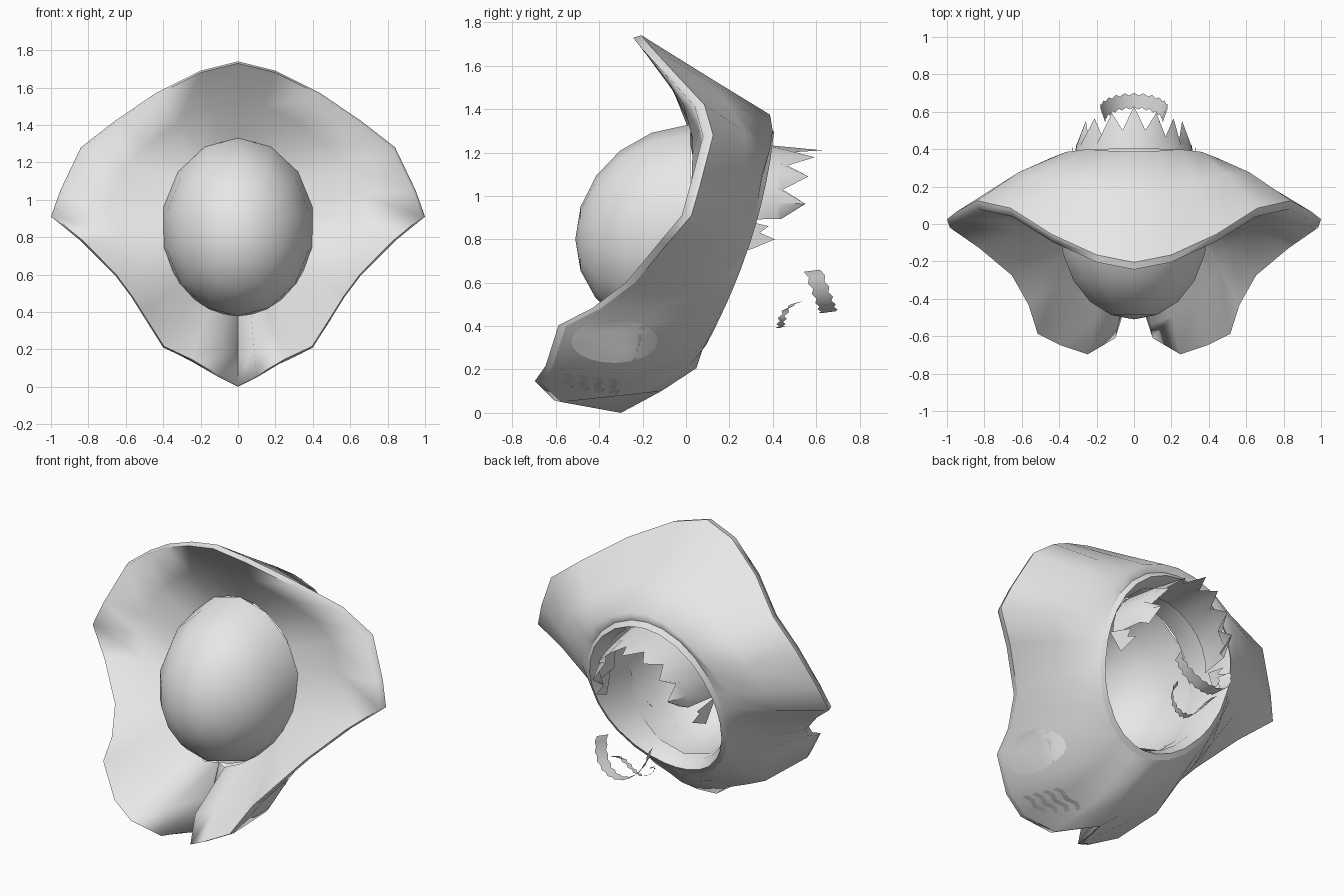
import bpy, bmesh, math
from mathutils import Vector
from mathutils.bvhtree import BVHTree

if "Cube" in bpy.data.objects:
    bpy.data.objects.remove(bpy.data.objects["Cube"])

grey = bpy.data.materials.new("pale_grey")
grey.diffuse_color = (0.8, 0.8, 0.8, 1)
grey.use_nodes = True
grey.node_tree.nodes["Principled BSDF"].inputs["Base Color"].default_value = grey.diffuse_color


def make(name, verts, faces, angle=50, facing=None):
    mesh = bpy.data.meshes.new(name)
    mesh.from_pydata([tuple(v) for v in verts], [], faces)
    bm = bmesh.new()
    bm.from_mesh(mesh)
    bmesh.ops.remove_doubles(bm, verts=bm.verts, dist=0.0005)
    bmesh.ops.recalc_face_normals(bm, faces=bm.faces)
    if facing and sum(f.normal.dot(Vector(facing)) * f.calc_area() for f in bm.faces) < 0:
        bmesh.ops.reverse_faces(bm, faces=bm.faces)
    bm.to_mesh(mesh)
    bm.free()
    mesh.materials.append(grey)
    ob = bpy.data.objects.new(name, mesh)
    bpy.context.collection.objects.link(ob)
    bpy.ops.object.select_all(action='DESELECT')
    ob.select_set(True)
    bpy.context.view_layer.objects.active = ob
    bpy.ops.object.shade_smooth_by_angle(angle=math.radians(angle))
    return ob


def loft(name, loops, closed=True, angle=50, facing=None):
    n = len(loops[0])
    verts = [v for loop in loops for v in loop]
    faces = []
    for k in range(len(loops) - 1):
        for i in range(n if closed else n - 1):
            j = (i + 1) % n
            faces.append((k * n + i, k * n + j, (k + 1) * n + j, (k + 1) * n + i))
    return make(name, verts, faces, angle, facing)


def mirrored(half):
    return half + [Vector((-p.x, p.y, p.z)) for p in half[-2:0:-1]]


def blend(a, b, t, dy=0.0):
    return [p.lerp(q, t) + Vector((0, dy, 0)) for p, q in zip(a, b)]


# Half of the flared rim, from the top peak down to the chin groove
rim = [Vector(p) for p in (
    (0, -.23, 1.74), (.2, -.19, 1.69), (.44, -.08, 1.57), (.66, .06, 1.42),
    (.84, .1, 1.28), (.95, .04, 1.05), (1, 0, .91), (.84, -.11, .78),
    (.66, -.26, .6), (.57, -.42, .48), (.52, -.58, .4), (.4, -.64, .21),
    (.25, -.69, .14), (.1, -.6, .05), (0, -.3, 0))]
last = len(rim) - 1
angles = [(math.atan2(p.x, p.z - .85) + i * math.pi / last) / 2 for i, p in enumerate(rim)]


def oval(rx, rz, zc, depth):
    pts = []
    for i, a in enumerate(angles):
        z = zc + rz * math.cos(a)
        pts.append(Vector((0 if i in (0, last) else rx * math.sin(a), depth(z), z)))
    return pts


def back_depth(z):
    t = z - .3
    return .08 + .52 * t - .22 * t * t


seam = oval(.4, .47, .85, lambda z: .03 - .26 * max(0, 1.32 - z) ** 3)
back = oval(.465, .52, .805, back_depth)
lip = oval(.44, .49, .805, lambda z: back_depth(z) + .02 * z)
lip_in = oval(.4, .45, .81, lambda z: back_depth(z) - .07)
outer_rim = [p + Vector((0, .025, 0)) for p in rim]
outer_rim[-1] = rim[-1].copy()
front_rim = blend(rim, seam, .025, -.02)
front_rim[-1].y += .02

# Inner dish, with the two chin lobes swelling forward beside the groove
lining_seam = [p.copy() for p in seam]
for i, dy in ((12, -.03), (13, -.05)):
    seam[i].y += dy
dish = blend(rim, seam, .5, .015)
for i, dy in ((11, -.03), (12, -.07), (13, -.14), (14, -.04)):
    dish[i].y += dy

# Outside bulges: backwards at the top, outwards around the cheeks
outer_mid = blend(outer_rim, back, .5)
outer_near = blend(outer_rim, back, .88)
for loop, push in ((outer_mid, .06), (outer_near, .03)):
    for p in loop:
        low = max(0, min(1, (.75 - p.z) / .35))
        out = Vector((p.x, 0, p.z - .7)).normalized()
        p += out * push * low
for p in outer_mid:
    p.y += .04 * max(0, min(1, (p.z - .8) / .4))
for p in outer_near:
    p.y += .075 * max(0, min(1, (p.z - 1.0) / .3))
for i, z in ((11, .2), (12, .13), (13, .085), (14, .1)):
    outer_mid[i].z = z
for i in (12, 13, 14):
    outer_near[i] += Vector((0, .02, -.015))

# Front dish with its rolled rim, outer hood, and lining of the back opening
loft("hood_front", [mirrored(l) for l in (seam, dish, front_rim, outer_rim)], angle=100, facing=(0, -1, 0))
hood = loft("hood_shell", [mirrored(l) for l in (outer_rim, outer_mid, outer_near, back)],
            angle=75, facing=(0, 1, 0))
loft("opening_lining", [mirrored(l) for l in (back, lip, lip_in, lining_seam)], angle=40, facing=(0, 1, 0))

# Rounded face, open at the back
segs, rows = 14, 5
face_loops = []
for k in range(rows + 1):
    f = k / rows * math.pi / 2
    s, c = math.sin(f), max(math.cos(f), 0.0001)
    ring = [2 * math.pi * i / segs for i in range(segs)]
    face_loops.append([Vector((.41 * c * math.sin(a), .02 - .53 * s ** .93,
                               .85 - .05 * s + .48 * c * math.cos(a))) for a in ring])
loft("face_dome", face_loops, facing=(0, -1, 0))

# Jagged tuft leaving the upper part of the back opening
count = 15
root, body, tips = [], [], []
for i in range(count):
    a = math.radians(-95 + 190 * i / (count - 1))
    s, c = math.sin(a), math.cos(a)
    root.append(Vector((.34 * s, .22, .92 + .33 * c)))
    body.append(Vector((.31 * s, .42, .92 + .31 * c)))
    far = (.63 if i % 2 else .52) - .08 * abs(s)
    tips.append(Vector((.26 * s, far, .92 + .29 * c)))
loft("back_tuft", [root, body, tips], closed=False, facing=(0, 0, 1))

# Small side teeth under the tuft
for sx in (1, -1):
    make("side_tooth", [(sx * .36, .22, .9), (sx * .34, .38, .86), (sx * .33, .34, .83),
                        (sx * .33, .41, .8), (sx * .34, .29, .75)], [(0, 1, 2, 3, 4)], facing=(sx, 0, 0))


# Curved jagged strips floating behind
def arch(name, half_width, end, middle, width, bow):
    inner, outer = [], []
    n = 22
    for i in range(n + 1):
        a = math.pi * i / n
        t = math.sin(a)
        x = -half_width * math.cos(a)
        y = end[0] + (middle[0] - end[0]) * t - bow * t * (1 - t)
        z = end[1] + (middle[1] - end[1]) * t + bow * t * (1 - t)
        jag = .014 * (i % 2)
        inner.append(Vector((x * .85, y - width / 2 + jag, z - .01)))
        outer.append(Vector((x, y + width / 2 + jag, z)))
    loft(name, [inner, outer], closed=False, facing=(0, 0, 1))


arch("tail_strip_upper", .18, (.58, .66), (.65, .47), .075, 0)
arch("tail_strip_lower", .14, (.54, .52), (.43, .4), .03, .1)

# Flush plates on the right cheek, laid onto the hood surface
bm = bmesh.new()
bm.from_mesh(hood.data)
tree = BVHTree.FromBMesh(bm)
bm.free()


def on_cheek(y, z):
    hit = tree.ray_cast(Vector((2, y, z)), Vector((-1, 0, 0)))[0]
    return (hit if hit else Vector((.2, y, z))) + Vector((.004, 0, 0))


def cheek_oval(r):
    return [on_cheek(-.33 + .2 * r * math.cos(a), .33 + .1 * r * math.sin(a))
            for a in (2 * math.pi * i / 20 for i in range(20))]


loft("cheek_patch", [cheek_oval(r) for r in (1, .75, .5, .25, .001)], facing=(1, 0, 0))

# Zigzag marks below the cheek patch
for k in range(4):
    left, right = [], []
    for i in range(5):
        y = -.57 + .07 * k + (.02 if i % 2 else 0)
        z = .18 - .008 * k - .018 * i
        left.append(on_cheek(y, z))
        right.append(on_cheek(y + .035, z))
    loft("zigzag_mark", [left, right], closed=False, facing=(1, 0, 0))
